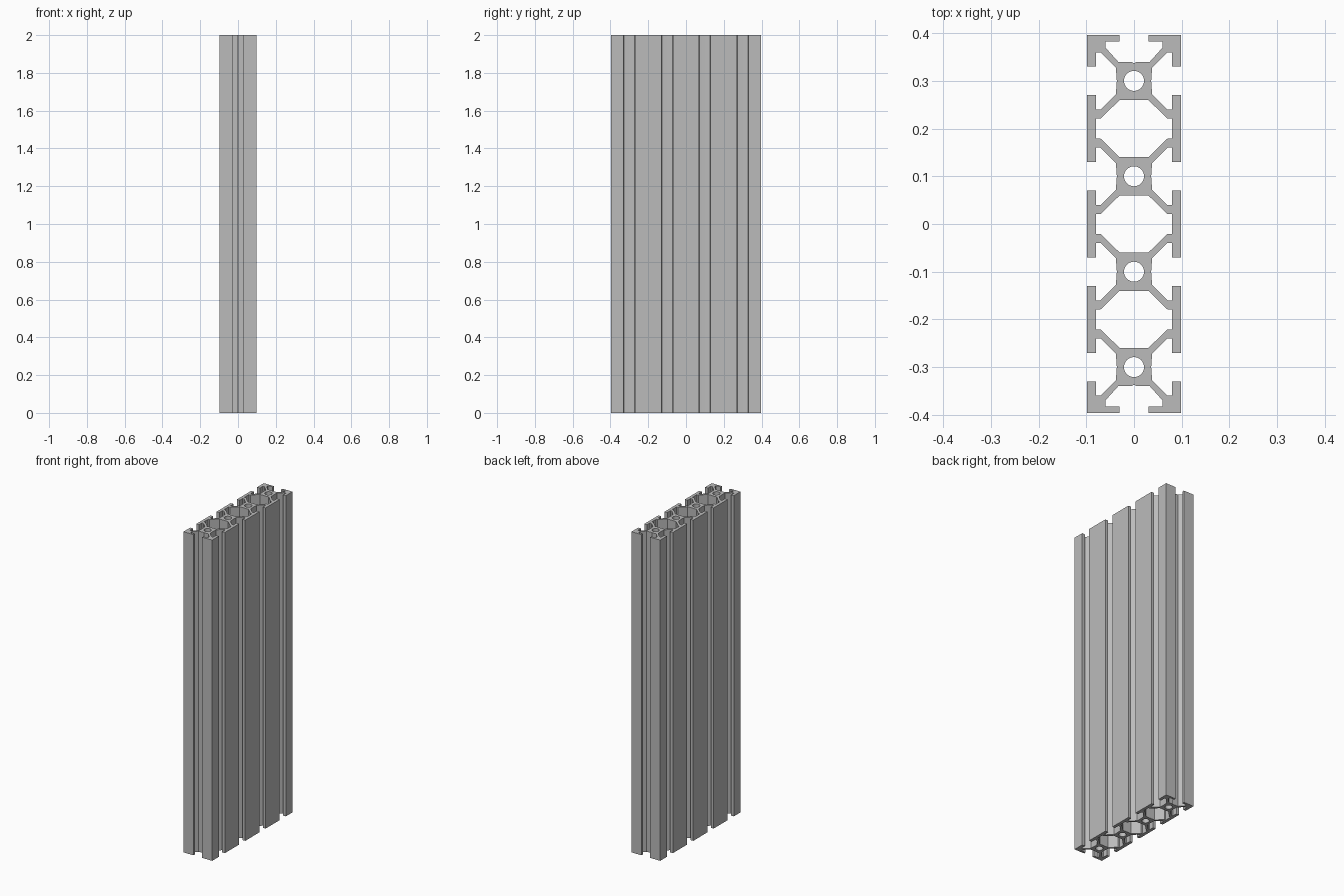
import bpy, bmesh, math

cube = bpy.data.objects.get("Cube")
if cube:
    bpy.data.objects.remove(cube, do_unlink=True)

HEIGHT = 2.0
HALF_X, HALF_Y = 0.099, 0.396
PITCH = 0.2
CENTRES = [PITCH * k for k in (1.5, 0.5, -0.5, -1.5)]

aluminium = bpy.data.materials.new("aluminium grey")
aluminium.use_nodes = True
colour = (0.5, 0.5, 0.5, 1)
aluminium.diffuse_color = colour
aluminium.node_tree.nodes["Principled BSDF"].inputs["Base Color"].default_value = colour


def side_slot(yc):
    """T-slot in the +x side, listed from top to bottom."""
    half = [(HALF_X, 0.03), (0.08, 0.03), (0.08, 0.06), (0.07, 0.06), (0.038, 0.028)]
    return ([(x, yc + y) for x, y in half] + [(0.036, yc)]
            + [(x, yc - y) for x, y in reversed(half)])


def outer_outline():
    # Half of the end slot, from its groove out to the corner
    end = [(0, 0.337), (0.006, 0.34), (0.033, 0.34), (0.06, 0.37), (0.06, 0.383),
           (0.03, 0.383), (0.03, HALF_Y), (HALF_X, HALF_Y)]
    right = end + [p for yc in CENTRES for p in side_slot(yc)]
    right += [(x, -y) for x, y in reversed(end)]
    return right + [(-x, y) for x, y in reversed(right[1:-1])]


def cavity(yc):
    """Hollow chamber between two hubs."""
    quarter = [(0.03, 0.06), (0.07, 0.021), (0.08, 0.021)]
    right = quarter + [(x, -y) for x, y in reversed(quarter)]
    return [(x, yc + y) for x, y in right + [(-x, y) for x, y in reversed(right)]]


def bore(yc, radius=0.021, sides=32):
    return [(radius * math.cos(math.tau * i / sides),
             yc + radius * math.sin(math.tau * i / sides)) for i in range(sides)]


# Cross-section with its holes, filled and extruded upwards
bm = bmesh.new()
loops = [outer_outline()] + [bore(y) for y in CENTRES]
loops += [cavity(y) for y in (PITCH, 0, -PITCH)]
for loop in loops:
    verts = [bm.verts.new((x, y, 0)) for x, y in loop]
    for a, b in zip(verts, verts[1:] + verts[:1]):
        bm.edges.new((a, b))
bmesh.ops.triangle_fill(bm, use_beauty=True, edges=bm.edges[:], normal=(0, 0, 1))
section = bmesh.ops.extrude_face_region(bm, geom=bm.faces[:], use_keep_orig=True)
top = [g for g in section["geom"] if isinstance(g, bmesh.types.BMVert)]
bmesh.ops.translate(bm, verts=top, vec=(0, 0, HEIGHT))
bmesh.ops.recalc_face_normals(bm, faces=bm.faces[:])

mesh = bpy.data.meshes.new("slotted_beam")
bm.to_mesh(mesh)
bm.free()
mesh.materials.append(aluminium)
beam = bpy.data.objects.new("slotted_beam", mesh)
bpy.context.collection.objects.link(beam)

# Smooth the round bores, keep the slot edges crisp
bpy.ops.object.select_all(action="DESELECT")
beam.select_set(True)
bpy.context.view_layer.objects.active = beam
bpy.ops.object.shade_smooth_by_angle(angle=math.radians(15))
